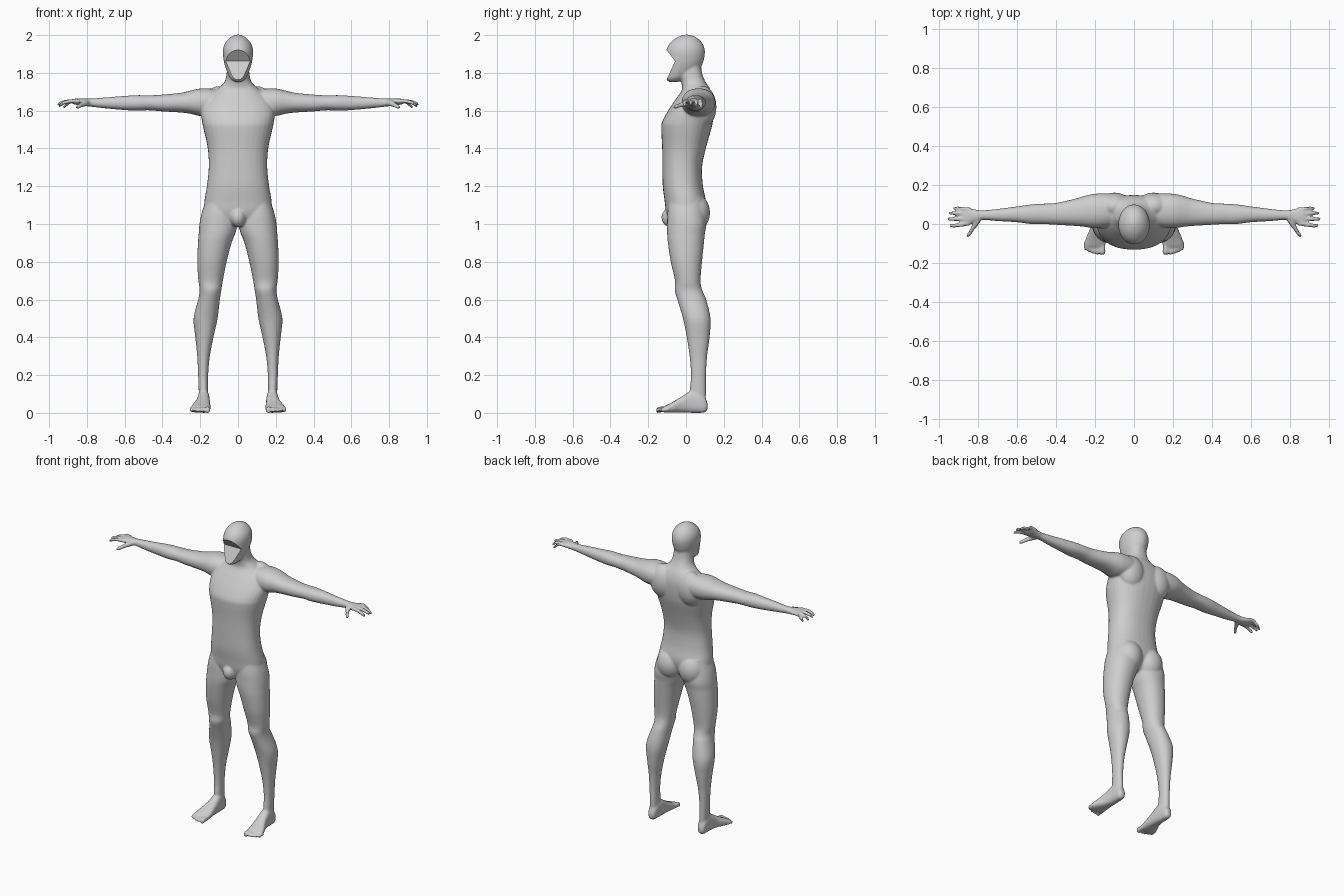
import bpy, bmesh, math
from mathutils import Matrix, Vector

bm = bmesh.new()
AXES = {'x': lambda t, u, v: (t, u, v),
        'y': lambda t, u, v: (u, t, v),
        'z': lambda t, u, v: (u, v, t)}


def spline(rows, steps):
    """Catmull-Rom interpolation through rows of section values."""
    out = []
    for i in range(len(rows) - 1):
        a, b = rows[max(i - 1, 0)], rows[i]
        c, d = rows[i + 1], rows[min(i + 2, len(rows) - 1)]
        for k in range(steps):
            t = k / steps
            out.append([0.5 * (2 * q + (r - p) * t + (2 * p - 5 * q + 4 * r - s) * t * t
                               + (3 * q - p - 3 * r + s) * t ** 3)
                        for p, q, r, s in zip(a, b, c, d)])
    out.append(list(rows[-1]))
    return out


def loft(axis, rows, sides=(1,), power=2.0, n=32, steps=4):
    """Skin rounded sections (t, u0, u1, v0, v1) along an axis."""
    for side in sides:
        rings = []
        for t, u0, u1, v0, v1 in spline(rows, steps):
            ring = []
            for k in range(n):
                a = 2 * math.pi * k / n
                c, s = math.cos(a), math.sin(a)
                u = (u0 + u1) / 2 + (u1 - u0) / 2 * math.copysign(abs(c) ** (2 / power), c)
                v = (v0 + v1) / 2 + (v1 - v0) / 2 * math.copysign(abs(s) ** (2 / power), s)
                x, y, z = AXES[axis](t, u, v)
                ring.append(bm.verts.new((x * side, y, z)))
            rings.append(ring)
        for r0, r1 in zip(rings, rings[1:]):
            for k in range(n):
                j = (k + 1) % n
                bm.faces.new((r0[k], r0[j], r1[j], r1[k]))
        bm.faces.new(rings[0][::-1])
        bm.faces.new(rings[-1])


def blob(center, radii, sides=(1,)):
    """Ellipsoid muscle mass."""
    for side in sides:
        loc = Vector((center[0] * side, center[1], center[2]))
        bmesh.ops.create_uvsphere(bm, u_segments=32, v_segments=20, radius=1,
                                  matrix=Matrix.Translation(loc) @ Matrix.Diagonal((*radii, 1)))


def digit(axis, pts, sides=(1, -1)):
    """Finger or toe through points (t, u, v, radius), with a rounded tip."""
    rows = [(t, u - r, u + r, v - r, v + r) for t, u, v, r in pts]
    loft(axis, rows, sides, n=16)


BOTH = (1, -1)

# Torso and neck
loft('z', [(0.985, -.04, .04, -.05, .04), (1.01, -.12, .12, -.085, .07),
           (1.06, -.175, .175, -.105, .095), (1.12, -.178, .178, -.113, .105),
           (1.2, -.165, .165, -.123, .09), (1.3, -.155, .155, -.125, .085),
           (1.4, -.16, .16, -.126, .105), (1.5, -.182, .182, -.131, .133),
           (1.54, -.19, .19, -.127, .142), (1.6, -.195, .195, -.095, .148),
           (1.66, -.17, .17, -.055, .146), (1.71, -.115, .115, -.022, .13),
           (1.75, -.073, .073, -.025, .105), (1.8, -.06, .06, -.038, .085),
           (1.88, -.055, .055, -.03, .075)], power=2.3)
# Shoulder blades, buttocks and groin
blob((.1, .09, 1.62), (.09, .071, .11), BOTH)
blob((.08, .047, 1.06), (.085, .08, .1), BOTH)
blob((0, -.08, 1.035), (.042, .05, .052))

# Head
loft('z', [(1.752, -.018, .018, -.09, -.04), (1.77, -.04, .04, -.108, .0),
           (1.80, -.056, .056, -.108, .05), (1.84, -.07, .07, -.106, .084),
           (1.88, -.078, .078, -.107, .097), (1.92, -.08, .08, -.104, .1),
           (1.955, -.07, .07, -.087, .088), (1.982, -.048, .048, -.057, .064),
           (1.997, -.024, .024, -.026, .034), (2.003, -.006, .006, -.004, .012)])

# Legs
loft('z', [(1.14, .04, .165, -.085, .085), (1.06, .012, .192, -.098, .1),
           (1.0, .004, .204, -.1, .108), (.95, .014, .208, -.1, .1),
           (.9, .034, .212, -.096, .095), (.8, .06, .216, -.081, .085),
           (.7, .08, .21, -.058, .077), (.65, .088, .203, -.06, .086),
           (.6, .096, .211, -.046, .107), (.5, .108, .235, -.016, .13),
           (.4, .13, .226, .004, .125), (.3, .149, .216, .019, .112),
           (.2, .158, .211, .026, .106), (.12, .158, .208, .02, .106),
           (.05, .158, .208, .02, .105)], BOTH, power=2.15)
# Feet
loft('y', [(.114, .168, .198, .018, .05), (.1, .158, .208, .002, .085),
           (.07, .153, .212, 0, .115), (.03, .15, .214, 0, .118),
           (-.02, .148, .224, .002, .088), (-.07, .145, .245, .001, .058),
           (-.11, .147, .254, .001, .038), (-.122, .155, .248, .006, .03)],
     BOTH, power=2.6)
# Toes
for x, tip, r in ((.162, -.158, .016), (.188, -.157, .0115), (.209, -.152, .011),
                  (.229, -.144, .0105), (.247, -.134, .0105)):
    digit('y', [(-.09, x, .02, r), (tip + .022, x, .018, r), (tip + .007, x, .0145, r),
                (tip, x, .013, r * .5)])

# Arms and palms
loft('x', [(.06, .02, .14, 1.6, 1.7), (.13, -.015, .155, 1.575, 1.715),
           (.2, -.022, .155, 1.572, 1.717), (.25, -.015, .145, 1.583, 1.707),
           (.3, -.01, .13, 1.59, 1.695), (.4, -.004, .108, 1.596, 1.685),
           (.47, .0, .104, 1.602, 1.681), (.53, .0, .1, 1.6, 1.682),
           (.6, .009, .09, 1.603, 1.678), (.7, .015, .077, 1.612, 1.67),
           (.78, .021, .07, 1.621, 1.664), (.82, .007, .076, 1.626, 1.664),
           (.86, -.004, .083, 1.632, 1.664), (.878, .004, .078, 1.637, 1.66)], BOTH, power=2.2)
# Fingers
for y0, y1, tip, drop in ((.003, -.008, .947, .022), (.028, .026, .957, .018),
                          (.052, .056, .95, .026), (.074, .08, .927, .034)):
    digit('x', [(.84, y0, 1.649, .011), (.88, (y0 + y1) / 2, 1.651, .0112),
                (tip - .03, y1, 1.65 - drop * .3, .0105),
                (tip - .007, y1, 1.65 - drop * .85, .0095), (tip, y1, 1.65 - drop, .005)])
# Thumbs
digit('y', [(.04, .79, 1.643, .017), (.005, .808, 1.639, .017), (-.03, .83, 1.63, .0125),
            (-.056, .847, 1.62, .0115), (-.067, .852, 1.616, .005)])

bmesh.ops.recalc_face_normals(bm, faces=bm.faces)
mesh = bpy.data.meshes.new("body")
bm.to_mesh(mesh)
bm.free()
body = bpy.data.objects.new("body", mesh)
bpy.context.collection.objects.link(body)

# Cutter for the angular hollow of the face
cut = bmesh.new()
profile = [(-.058, 1.862), (-.2, 2.048), (-.3, 2.048), (-.3, 1.551), (-.2, 1.551)]
face = cut.faces.new([cut.verts.new((-.2, y, z)) for y, z in profile])
ext = bmesh.ops.extrude_face_region(cut, geom=[face])
bmesh.ops.translate(cut, vec=(.4, 0, 0),
                    verts=[v for v in ext['geom'] if isinstance(v, bmesh.types.BMVert)])
bmesh.ops.recalc_face_normals(cut, faces=cut.faces)
cut_mesh = bpy.data.meshes.new("face_cutter")
cut.to_mesh(cut_mesh)
cut.free()
cutter = bpy.data.objects.new("face_cutter", cut_mesh)
bpy.context.collection.objects.link(cutter)
cutter.hide_render = True

# Fuse the parts, soften the joins, then cut the face
fuse = body.modifiers.new("fuse", 'REMESH')
fuse.mode = 'VOXEL'
fuse.voxel_size = 0.006
soft = body.modifiers.new("soften", 'SMOOTH')
soft.factor = 0.5
soft.iterations = 6
hollow = body.modifiers.new("face_hollow", 'BOOLEAN')
hollow.operation = 'DIFFERENCE'
hollow.solver = 'EXACT'
hollow.object = cutter
bpy.context.view_layer.update()
final = bpy.data.meshes.new_from_object(body.evaluated_get(bpy.context.evaluated_depsgraph_get()))
body.modifiers.clear()
body.data = final
bpy.data.objects.remove(cutter)

# One grey skin colour
grey = bpy.data.materials.new("light_grey")
grey.diffuse_color = (0.62, 0.62, 0.62, 1)
final.materials.clear()
final.materials.append(grey)

bpy.ops.object.select_all(action='DESELECT')
body.select_set(True)
bpy.context.view_layer.objects.active = body
bpy.ops.object.shade_smooth_by_angle(angle=math.radians(35))
